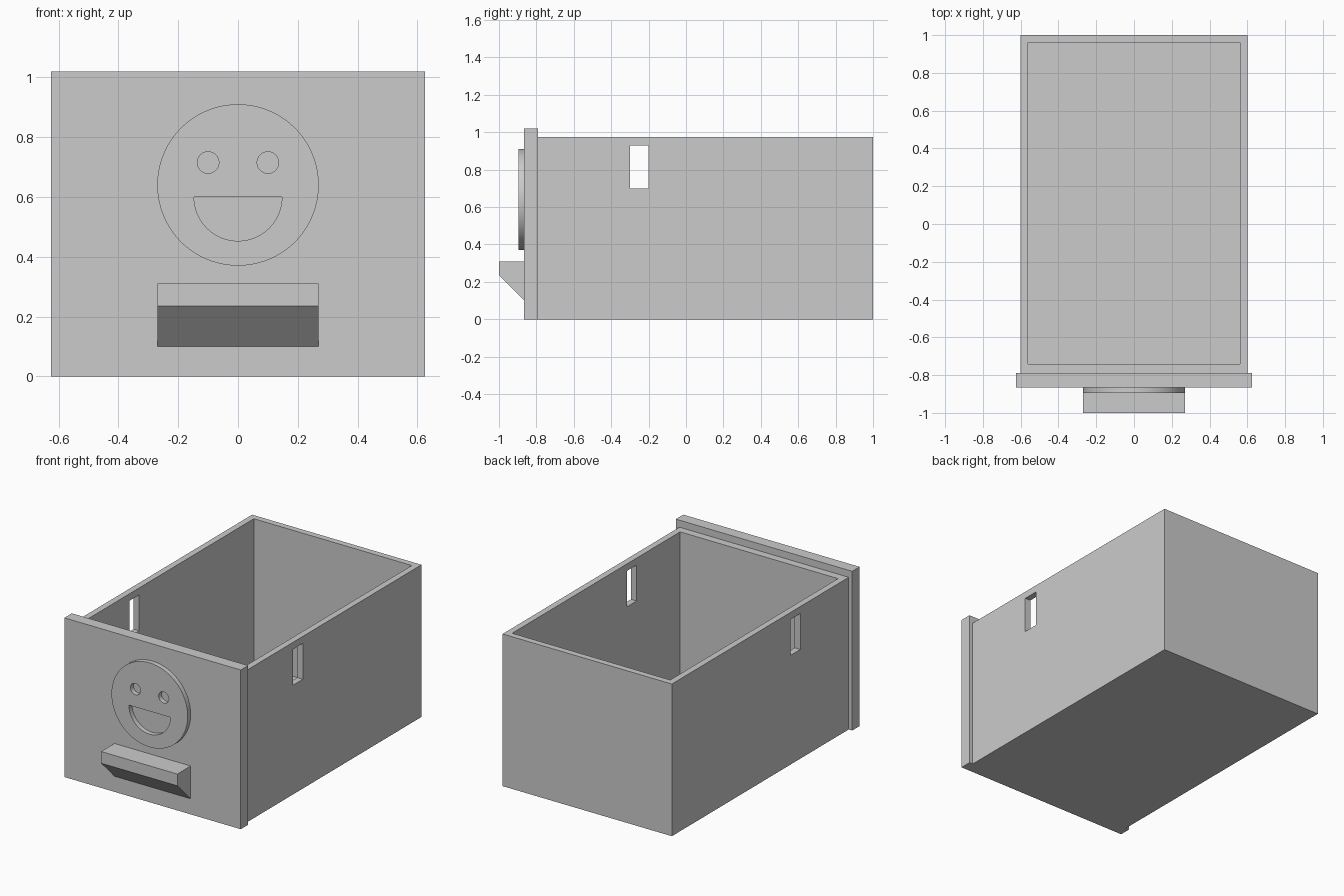
import bpy, bmesh, math
from mathutils import Vector

default = bpy.data.objects.get("Cube")
if default:
    bpy.data.objects.remove(default, do_unlink=True)

grey = bpy.data.materials.new("plain grey")
grey.use_nodes = True
colour = (0.6, 0.6, 0.6, 1)
grey.diffuse_color = colour
grey.node_tree.nodes["Principled BSDF"].inputs["Base Color"].default_value = colour


def prism(name, outline, offset):
    """Extrude a closed outline of 3D points by an offset."""
    bm = bmesh.new()
    face = bm.faces.new([bm.verts.new(p) for p in outline])
    moved = bmesh.ops.extrude_face_region(bm, geom=[face])["geom"]
    bmesh.ops.translate(bm, vec=Vector(offset),
                        verts=[v for v in moved if isinstance(v, bmesh.types.BMVert)])
    bmesh.ops.recalc_face_normals(bm, faces=bm.faces)
    mesh = bpy.data.meshes.new(name)
    bm.to_mesh(mesh)
    bm.free()
    mesh.materials.append(grey)
    obj = bpy.data.objects.new(name, mesh)
    bpy.context.collection.objects.link(obj)
    return obj


def box(name, x, y, z):
    base = [(x[0], y[0], z[0]), (x[1], y[0], z[0]), (x[1], y[1], z[0]), (x[0], y[1], z[0])]
    return prism(name, base, (0, 0, z[1] - z[0]))


def arc(cx, cz, r, y, count, start=0, sweep=math.tau):
    steps = count if sweep == math.tau else count - 1
    angles = [start + sweep * i / steps for i in range(count)]
    return [(cx + r * math.cos(a), y, cz + r * math.sin(a)) for a in angles]


def cut(target, cutter):
    cutter.hide_render = True
    cutter.hide_viewport = True
    mod = target.modifiers.new(cutter.name, 'BOOLEAN')
    mod.operation = 'DIFFERENCE'
    mod.solver = 'EXACT'
    mod.object = cutter


def apply_cuts(obj):
    bpy.context.view_layer.update()
    graph = bpy.context.evaluated_depsgraph_get()
    mesh = bpy.data.meshes.new_from_object(obj.evaluated_get(graph))
    helpers = [m.object for m in obj.modifiers]
    obj.modifiers.clear()
    obj.data = mesh
    for h in helpers:
        bpy.data.objects.remove(h, do_unlink=True)


# Open drawer box with a slot through both side walls
drawer = box("drawer_box", (-0.6, 0.6), (-0.79, 1), (0, 0.975))
cut(drawer, box("cavity_cutter", (-0.56, 0.56), (-0.74, 0.96), (0.04, 1.2)))
cut(drawer, box("slot_cutter", (-0.8, 0.8), (-0.3, -0.2), (0.7, 0.93)))
apply_cuts(drawer)

# Front panel
box("front_panel", (-0.625, 0.625), (-0.865, -0.79), (0, 1.02))

# Smiling disc with the eyes and mouth cut through
disc = prism("face_disc", arc(0, 0.64, 0.27, -0.895, 96), (0, 0.03, 0))
for side in (-1, 1):
    cut(disc, prism("eye_cutter", arc(side * 0.1, 0.715, 0.036, -1, 40), (0, 0.2, 0)))
cut(disc, prism("mouth_cutter", arc(0, 0.6, 0.147, -1, 48, math.pi, math.pi), (0, 0.2, 0)))
apply_cuts(disc)

# Wedge handle
profile = [(-0.865, 0.1), (-1, 0.235), (-1, 0.31), (-0.865, 0.31)]
prism("handle", [(-0.27, y, z) for y, z in profile], (0.54, 0, 0))

# Round edges of the disc shade smoothly, corners stay sharp
bpy.ops.object.select_all(action='DESELECT')
disc.select_set(True)
bpy.context.view_layer.objects.active = disc
bpy.ops.object.shade_smooth_by_angle(angle=math.radians(30))
